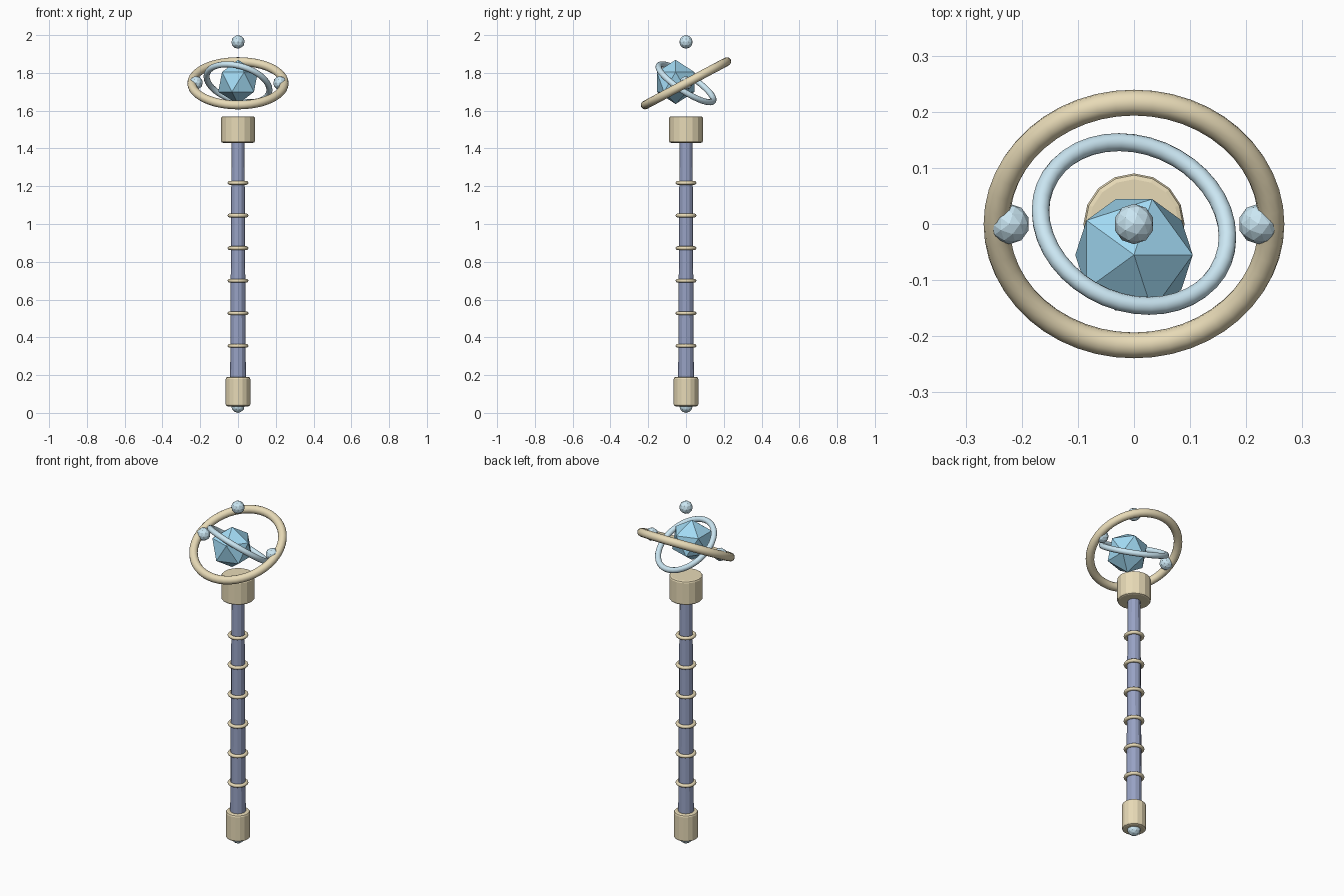
import bpy
from math import radians

if "Cube" in bpy.data.objects:
    bpy.data.objects.remove(bpy.data.objects["Cube"])


def material(name, color):
    m = bpy.data.materials.new(name)
    m.diffuse_color = (*color, 1)
    m.use_nodes = True
    m.node_tree.nodes["Principled BSDF"].inputs["Base Color"].default_value = m.diffuse_color
    return m


GOLD = material("gold", (0.80, 0.70, 0.47))
SHAFT = material("dark_blue", (0.31, 0.36, 0.55))
GEM = material("gem_blue", (0.36, 0.70, 0.90))
PALE = material("pale_blue", (0.60, 0.80, 0.90))


def finish(name, mat, smooth=False):
    ob = bpy.context.object
    ob.name = name
    ob.data.materials.append(mat)
    if smooth:
        bpy.ops.object.shade_smooth()
    return ob


def collar(name, radius, z0, z1):
    bpy.ops.mesh.primitive_cylinder_add(vertices=16, radius=radius, depth=z1 - z0,
                                        location=(0, 0, (z0 + z1) / 2))
    ob = finish(name, GOLD)
    bev = ob.modifiers.new("edge_bevel", 'BEVEL')
    bev.width = 0.01
    bev.segments = 2
    bev.limit_method = 'ANGLE'
    bev.angle_limit = radians(40)


def ring(name, mat, major, minor, z, tilt=(0, 0, 0), segs=40):
    bpy.ops.mesh.primitive_torus_add(major_radius=major, minor_radius=minor,
                                     major_segments=segs, minor_segments=12,
                                     location=(0, 0, z),
                                     rotation=[radians(a) for a in tilt])
    finish(name, mat, True)


def stone(name, mat, radius, loc, subdivisions):
    bpy.ops.mesh.primitive_ico_sphere_add(subdivisions=subdivisions, radius=radius,
                                          location=loc)
    finish(name, mat)


# Tapered shaft
bpy.ops.mesh.primitive_cone_add(vertices=12, radius1=0.042, radius2=0.034,
                                depth=1.40, location=(0, 0, 0.80))
finish("shaft", SHAFT)

# Bands around the shaft
for i in range(6):
    ring(f"shaft_band_{i + 1}", GOLD, 0.045, 0.010, 0.355 + i * 0.1725, segs=24)

# End fittings
collar("foot_ferrule", 0.065, 0.035, 0.19)
collar("head_collar", 0.09, 1.43, 1.57)
stone("foot_stone", PALE, 0.036, (0, 0, 0.036), 2)

# Floating head: tilted rings, main gem and orbiting stones
ring("outer_ring", GOLD, 0.245, 0.023, 1.745, (28, 0, 0), 48)
ring("inner_ring", PALE, 0.172, 0.016, 1.745, (-32, 17, 0))
stone("main_gem", GEM, 0.117, (0, -0.055, 1.752), 1)
for name, loc in (("left_orb", (-0.222, 0, 1.747)),
                  ("right_orb", (0.222, 0, 1.747)),
                  ("top_orb", (0, 0, 1.964))):
    stone(name, PALE, 0.036, loc, 2)
